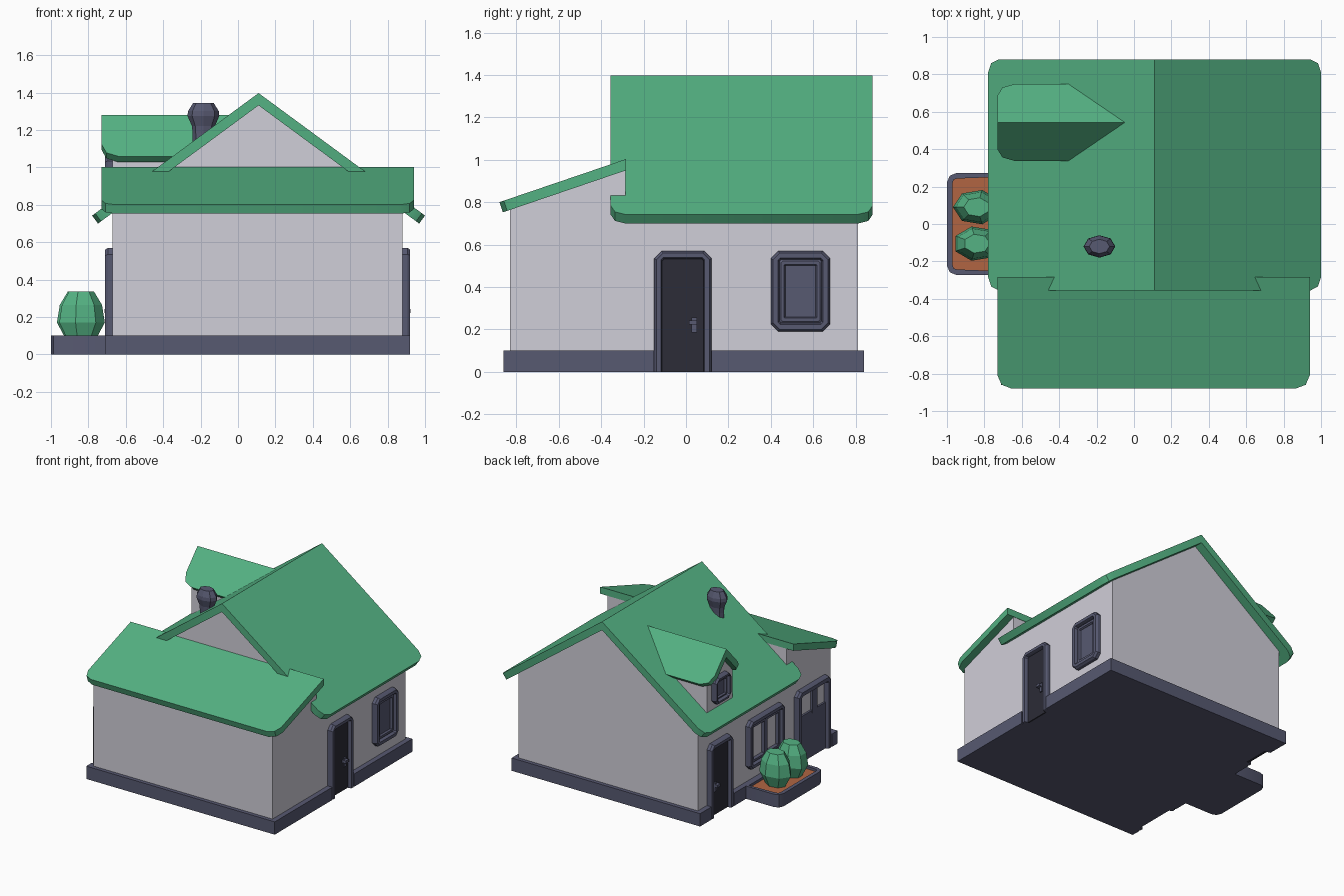
import bpy, bmesh, math

if "Cube" in bpy.data.objects:
    bpy.data.objects.remove(bpy.data.objects["Cube"])


def material(name, rgb):
    m = bpy.data.materials.new(name)
    m.diffuse_color = (*rgb, 1)
    m.use_nodes = True
    m.node_tree.nodes["Principled BSDF"].inputs["Base Color"].default_value = m.diffuse_color
    return m


GREEN = material("roof green", (0.09, 0.45, 0.23))
WALL = material("wall grey", (0.63, 0.62, 0.69))
TRIM = material("slate trim", (0.095, 0.10, 0.165))
DARK = material("door dark", (0.025, 0.025, 0.038))
SOIL = material("soil brown", (0.44, 0.13, 0.055))


def finish(name, bm, mats, smooth=True):
    bmesh.ops.recalc_face_normals(bm, faces=bm.faces)
    me = bpy.data.meshes.new(name)
    bm.to_mesh(me)
    bm.free()
    ob = bpy.data.objects.new(name, me)
    bpy.context.collection.objects.link(ob)
    for m in mats:
        me.materials.append(m)
    if smooth:
        bpy.ops.object.select_all(action='DESELECT')
        ob.select_set(True)
        bpy.context.view_layer.objects.active = ob
        bpy.ops.object.shade_smooth_by_angle(angle=math.radians(30))
    return ob


MAP = {'x': lambda u, v, a: (a, u, v),
       'y': lambda u, v, a: (u, a, v),
       'z': lambda u, v, a: (u, v, a)}


def prism(name, pts, axis, a0, a1, mat, corners=(), ends=(0, 1), bevel=0.07):
    """Extrude a 2D profile; a1 may be a function of height. Round the given end corners."""
    bm = bmesh.new()
    end = a1 if callable(a1) else (lambda v: a1)
    rings = [[bm.verts.new(MAP[axis](u, v, a0)) for u, v in pts],
             [bm.verts.new(MAP[axis](u, v, end(v))) for u, v in pts]]
    n = len(pts)
    for r in rings:
        bm.faces.new(r)
    for i in range(n):
        j = (i + 1) % n
        bm.faces.new((rings[0][i], rings[0][j], rings[1][j], rings[1][i]))
    edges = [bm.edges.get((rings[e][i], rings[e][j])) for e in ends for i, j in corners]
    if edges:
        bmesh.ops.bevel(bm, geom=edges, offset=bevel, segments=2, profile=0.5, affect='EDGES')
    return finish(name, bm, [mat])


def box(name, x0, x1, y0, y1, z0, z1, mat):
    return prism(name, [(x0, y0), (x1, y0), (x1, y1), (x0, y1)], 'z', z0, z1, mat)


def chevron(c, top, w, slope, t):
    """Profile of a pitched roof: outer eave, ridge, outer eave, then the underside."""
    th = math.atan(slope)
    ze, du, dv = top - w * slope, t * math.sin(th), t * math.cos(th)
    return [(c - w, ze), (c, top), (c + w, ze),
            (c + w - du, ze - dv), (c, top - t / math.cos(th)), (c - w + du, ze - dv)]


def lathe(name, rings, n, cx, cy, rx, ry, mat, turn=0.0):
    bm = bmesh.new()
    loops = []
    for r, z in rings:
        loops.append([bm.verts.new((cx + rx * r * math.cos(turn + 2 * math.pi * k / n),
                                    cy + ry * r * math.sin(turn + 2 * math.pi * k / n), z))
                      for k in range(n)])
    for a, b in zip(loops, loops[1:]):
        for k in range(n):
            bm.faces.new((a[k], a[(k + 1) % n], b[(k + 1) % n], b[k]))
    bm.faces.new(loops[0])
    bm.faces.new(loops[-1])
    return finish(name, bm, [mat], smooth=False)


def outline(y0, y1, z0, z1, c, door):
    top = [(y0, z1 - c), (y0 + c, z1), (y1 - c, z1), (y1, z1 - c)]
    if door:
        return [(y0, z0)] + top + [(y1, z0)]
    return [(y0 + c, z0), (y0, z0 + c)] + top + [(y1, z0 + c), (y1 - c, z0)]


def frame(name, xb, xf, y0, y1, z0, z1, w, door=False, c=0.035):
    """Moulded surround from wall plane xb out to xf; a door surround is open below."""
    def ring(d, cc):
        return outline(y0 + d, y1 - d, z0 if door else z0 + d, z1 - d, cc, door)
    step = (xf - xb) * 0.3
    prof = [(ring(0, c), xb), (ring(0, c), xf - step), (ring(0.01, c * 0.9), xf),
            (ring(w - 0.006, c * 0.3), xf), (ring(w, c * 0.25), xf - step),
            (ring(w, c * 0.25), xb)]
    bm = bmesh.new()
    loops = [[bm.verts.new((x, y, z)) for y, z in pts] for pts, x in prof]
    n, m = len(loops[0]), len(loops)
    for i in range(n - 1 if door else n):
        j = (i + 1) % n
        for k in range(m):
            q = (k + 1) % m
            bm.faces.new((loops[k][i], loops[k][j], loops[q][j], loops[q][i]))
    if door:
        for i in (0, n - 1):
            bm.faces.new([lp[i] for lp in loops])
    return finish(name, bm, [TRIM])


def door(name, s, wall, y0, y1):
    """Door with surround, dark leaf and handle; s is the outward x direction."""
    x = wall - s * 0.01
    frame(name + "_frame", x, wall + s * 0.04, y0, y1, 0, 0.57, 0.038, door=True)
    box(name + "_leaf", x, wall + s * 0.012, y0 + 0.035, y1 - 0.035, 0, 0.535, DARK)
    yh = y1 - 0.085
    box(name + "_handle_plate", wall, wall + s * 0.022, yh - 0.008, yh + 0.016, 0.185, 0.255, TRIM)
    box(name + "_handle", wall, wall + s * 0.043, yh - 0.022, yh + 0.016, 0.222, 0.243, TRIM)


def window(name, s, wall, y0, y1, z0, z1, w=0.04, pane=True):
    x = wall - s * 0.01
    frame(name + "_frame", x, wall + s * 0.04, y0, y1, z0, z1, w)
    d = w - 0.003
    if pane:
        frame(name + "_sash", x, wall + s * 0.022, y0 + d, y1 - d, z0 + d, z1 - d, w * 0.8, c=0.01)
        box(name + "_pane", x, wall + s * 0.008, y0 + 1.6 * w, y1 - 1.6 * w,
            z0 + 1.6 * w, z1 - 1.6 * w, TRIM)
    else:
        ym = (y0 + y1) / 2
        for tag, a, b in (("a", y0 + d, ym + 0.01), ("b", ym - 0.01, y1 - d)):
            frame(name + "_sash_" + tag, x, wall + s * 0.022, a, b, z0 + d, z1 - d, w * 0.8, c=0.01)


L, R = -0.67, 0.88          # side wall planes

# Plinth with notches where the doors reach the ground
prism("plinth", [(-0.71, -0.86), (0.92, -0.86),
                 (0.92, -0.15), (0.88, -0.15), (0.88, 0.12), (0.92, 0.12),
                 (0.92, 0.84), (-0.71, 0.84),
                 (-0.71, 0.70), (-0.67, 0.70), (-0.67, 0.42), (-0.71, 0.42),
                 (-0.71, -0.38), (-0.67, -0.38), (-0.67, -0.79), (-0.71, -0.79)],
      'z', 0, 0.1, TRIM)

# Walls: gabled main house and lean-to front
prism("main_walls", [(L, 0.09), (R, 0.09), (R, 0.764), (0.11, 1.332), (L, 0.757)],
      'y', -0.29, 0.81, WALL)
prism("front_walls", [(-0.83, 0.09), (-0.285, 0.09), (-0.285, 0.95), (-0.83, 0.766)],
      'x', L, R, WALL)

# Roofs
EAVES = [(0, 5), (2, 3)]
prism("main_roof", chevron(0.11, 1.397, 0.89, 0.736, 0.053), 'y', -0.355, 0.88, GREEN, EAVES)
prism("front_roof", [(-0.283, 1.003), (-0.88, 0.80), (-0.864, 0.752), (-0.283, 0.95)],
      'x', -0.73, 0.94, GREEN, [(1, 2)], bevel=0.075)


def roof_x(z):
    return 0.10 - (1.397 - z) / 0.736 + 0.02


# Dormer, running back into the main roof
prism("dormer_roof", chevron(0.543, 1.28, 0.205, 1.08, 0.045), 'x', -0.73, roof_x, GREEN,
      EAVES, ends=(0,), bevel=0.09)
prism("dormer_walls", [(0.385, 0.80), (0.70, 0.80), (0.70, 1.045), (0.543, 1.214), (0.385, 1.045)],
      'x', L, lambda z: max(roof_x(z), L + 0.01), WALL)
window("dormer_window", -1, L, 0.445, 0.64, 0.86, 1.07, w=0.03)

# Chimney
lathe("chimney", [(0.68, 1.08), (0.68, 1.18), (0.72, 1.22), (1, 1.275), (0.97, 1.30),
                  (0.64, 1.345)], 8, -0.185, -0.12, 0.085, 0.06, TRIM)

# Right side: door and window
door("right_door", 1, R, -0.15, 0.12)
window("right_window", 1, R, 0.40, 0.68, 0.19, 0.57)

# Left side: back door, wide window, front doorway with glazed top
door("left_door", -1, L, 0.42, 0.70)
window("left_window", -1, L, -0.22, 0.22, 0.19, 0.57, pane=False)
frame("left_doorway_frame", L + 0.01, L - 0.04, -0.79, -0.38, 0, 0.57, 0.045, door=True)
box("left_doorway_leaf", L + 0.01, L - 0.015, -0.75, -0.42, 0, 0.36, TRIM)
box("left_doorway_post", L + 0.01, L - 0.02, -0.64, -0.58, 0.34, 0.54, TRIM)

# Planter: rounded tray with sunken soil
bm = bmesh.new()
bmesh.ops.create_cube(bm, size=1)
for v in bm.verts:
    v.co = (-0.85 + v.co.x * 0.30, v.co.y * 0.545, 0.05 + v.co.z * 0.1)
side = [e for e in bm.edges if abs(e.verts[0].co.z - e.verts[1].co.z) > 0.05
        and e.verts[0].co.x < -0.9]
bmesh.ops.bevel(bm, geom=side, offset=0.05, segments=2, profile=0.5, affect='EDGES')
top = max(bm.faces, key=lambda f: f.calc_center_median().z)
bmesh.ops.inset_region(bm, faces=[top], thickness=0.03)
inner = bmesh.ops.extrude_face_region(bm, geom=[top])
bmesh.ops.delete(bm, geom=[top], context='FACES_ONLY')
for g in inner["geom"]:
    if isinstance(g, bmesh.types.BMVert):
        g.co.z -= 0.02
    elif isinstance(g, bmesh.types.BMFace):
        g.material_index = 1
finish("planter", bm, [TRIM, SOIL])

# Bushes
for tag, cy, turn in (("back", 0.09, 0.45), ("front", -0.105, 0.0)):
    lathe("bush_" + tag, [(0.6, 0.075), (1, 0.17), (0.88, 0.265), (0.55, 0.335)],
          7, -0.84, cy, 0.128, 0.094, GREEN, turn)
